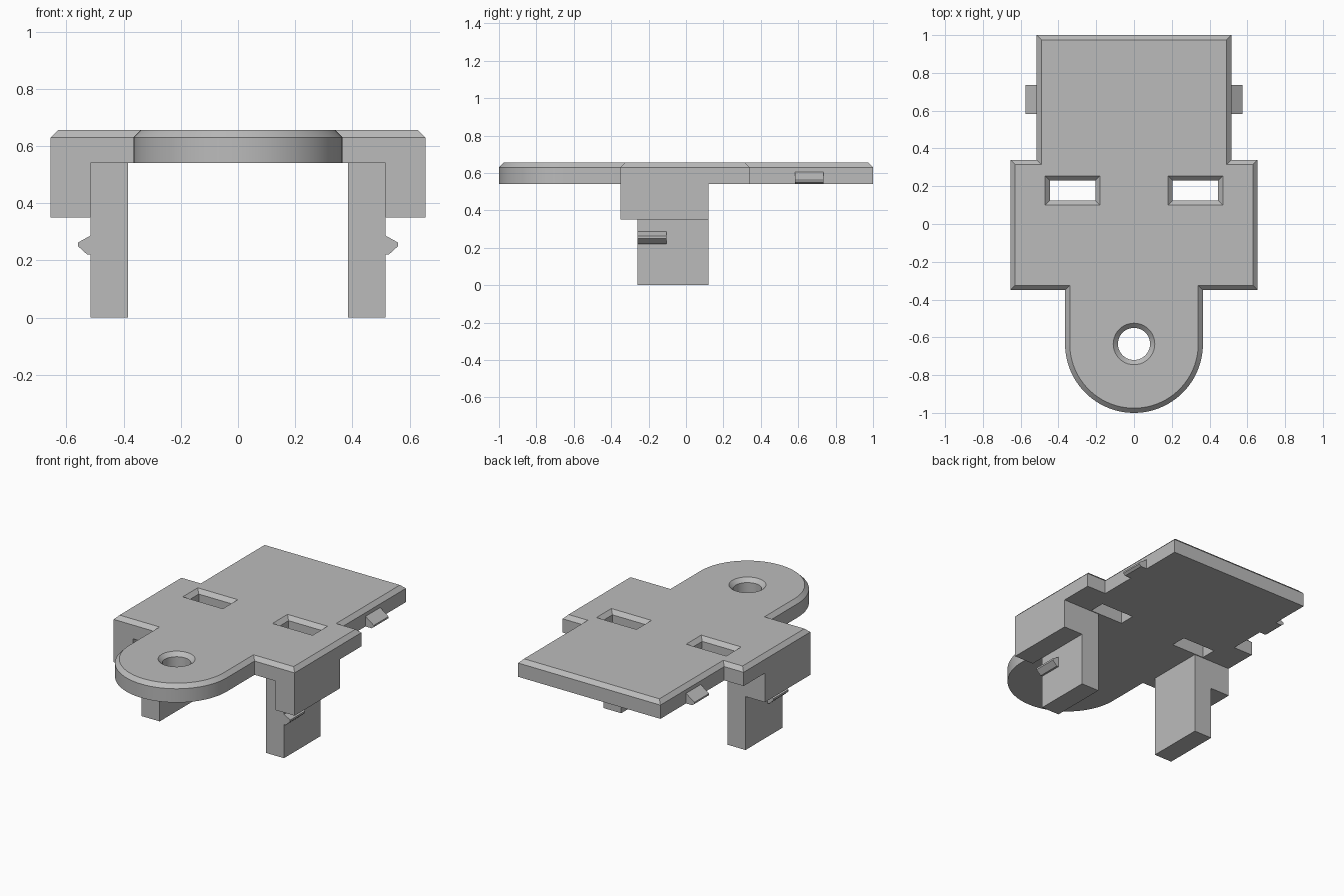
import bpy, bmesh, math
from mathutils import Vector

cube = bpy.data.objects.get("Cube")
if cube:
    bpy.data.objects.remove(cube, do_unlink=True)

grey = bpy.data.materials.new("plain grey")
grey.use_nodes = True
colour = (0.5, 0.5, 0.5, 1)
grey.diffuse_color = colour
grey.node_tree.nodes["Principled BSDF"].inputs["Base Color"].default_value = colour

BASE, SHOULDER, TOP, CHAMFER = 0.54, 0.63, 0.655, 0.025


def finish(name, bm):
    bmesh.ops.recalc_face_normals(bm, faces=bm.faces)
    mesh = bpy.data.meshes.new(name)
    bm.to_mesh(mesh)
    bm.free()
    mesh.materials.append(grey)
    obj = bpy.data.objects.new(name, mesh)
    bpy.context.collection.objects.link(obj)
    return obj


def arc(cy, radius, start, end, steps):
    angles = [start + (end - start) * i / steps for i in range(steps + 1)]
    return [(radius * math.cos(a), cy + radius * math.sin(a)) for a in angles]


def offset(loop, dist):
    """Mitred offset to the left of the travel direction."""
    pts, result = [Vector(p) for p in loop], []
    for i, p in enumerate(pts):
        a = (p - pts[i - 1]).normalized()
        b = (pts[(i + 1) % len(pts)] - p).normalized()
        na, nb = Vector((-a.y, a.x)), Vector((-b.y, b.x))
        result.append(p + (na + nb) * dist / (1 + na.dot(nb)))
    return result


def extrude_profile(name, profile, y0, y1):
    """Prism from an (x, z) profile running along y."""
    bm = bmesh.new()
    ends = [[bm.verts.new((x, y, z)) for x, z in profile] for y in (y0, y1)]
    for end in ends:
        bm.faces.new(end)
    n = len(profile)
    for i in range(n):
        j = (i + 1) % n
        bm.faces.new((ends[0][i], ends[0][j], ends[1][j], ends[1][i]))
    return finish(name, bm)


# Plate outline anticlockwise, openings clockwise
outline = arc(-0.635, 0.365, math.pi, 2 * math.pi, 48)
right_side = [(0.365, -0.35), (0.655, -0.35), (0.655, 0.34), (0.515, 0.34), (0.515, 1.0)]
outline += right_side + [(-x, y) for x, y in reversed(right_side)]
loops = [outline, arc(-0.635, 0.085, 2 * math.pi, 0, 40)[:-1]]
for x in (-0.445, 0.205):
    loops.append([(x, 0.125), (x, 0.23), (x + 0.24, 0.23), (x + 0.24, 0.125)])

# Plate with chamfered upper edges around the outline and every opening
bm = bmesh.new()
rims = {BASE: [], TOP: []}
for loop in loops:
    levels = [(loop, BASE), (loop, SHOULDER), (offset(loop, CHAMFER), TOP)]
    rings = [[bm.verts.new((p[0], p[1], z)) for p in pts] for pts, z in levels]
    n = len(loop)
    for low, high in zip(rings, rings[1:]):
        for i in range(n):
            j = (i + 1) % n
            bm.faces.new((low[i], low[j], high[j], high[i]))
    for ring, z in ((rings[0], BASE), (rings[2], TOP)):
        rims[z] += [bm.edges.get((ring[i], ring[(i + 1) % n])) for i in range(n)]
for edges in rims.values():
    bmesh.ops.triangle_fill(bm, use_beauty=True, edges=edges)
plate = finish("cover_plate", bm)
bpy.ops.object.select_all(action="DESELECT")
plate.select_set(True)
bpy.context.view_layer.objects.active = plate
bpy.ops.object.shade_smooth_by_angle(angle=math.radians(25))

# Side skirts, legs, snap barbs and edge catches, mirrored left and right
for side, s in (("left", 1), ("right", -1)):
    def part(name, profile, y0, y1):
        extrude_profile(f"{side}_{name}", [(s * x, z) for x, z in profile], y0, y1)

    part("skirt", [(0.515, 0.35), (0.655, 0.35), (0.655, BASE), (0.515, BASE)], -0.35, 0.12)
    part("leg", [(0.385, 0), (0.515, 0), (0.515, BASE), (0.385, BASE)], -0.26, 0.12)
    part("leg_barb", [(0.515, 0.22), (0.527, 0.22), (0.56, 0.25),
                      (0.56, 0.262), (0.515, 0.287)], -0.26, -0.105)
    part("edge_catch", [(0.515, BASE), (0.56, BASE), (0.575, 0.552),
                        (0.575, 0.563), (0.515, 0.606)], 0.583, 0.735)
